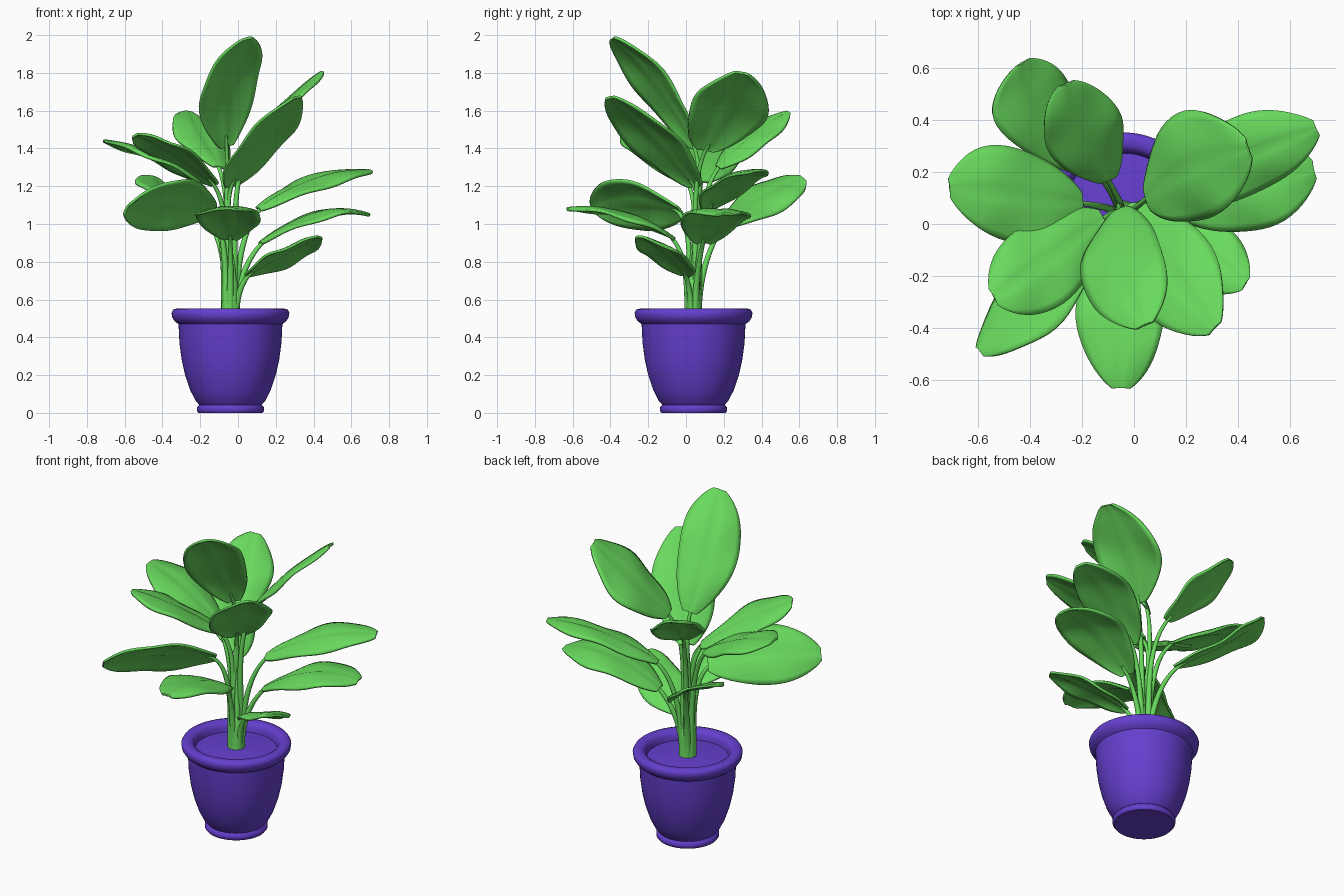
import bpy, bmesh, math
from mathutils import Vector

if "Cube" in bpy.data.objects:
    bpy.data.objects.remove(bpy.data.objects["Cube"])

CX, CY = -0.04, 0.04          # pot and stem clump axis


def material(name, rgb):
    m = bpy.data.materials.new(name)
    m.diffuse_color = (*rgb, 1)
    m.use_nodes = True
    m.node_tree.nodes["Principled BSDF"].inputs["Base Color"].default_value = m.diffuse_color
    return m


GREEN = material("leaf_green", (0.14, 0.70, 0.11))
PURPLE = material("pot_purple", (0.13, 0.05, 0.62))


def add_mesh(name, bm, mat, angle):
    me = bpy.data.meshes.new(name)
    bm.to_mesh(me)
    bm.free()
    me.materials.append(mat)
    ob = bpy.data.objects.new(name, me)
    bpy.context.collection.objects.link(ob)
    bpy.ops.object.select_all(action='DESELECT')
    bpy.context.view_layer.objects.active = ob
    ob.select_set(True)
    bpy.ops.object.shade_smooth_by_angle(angle=math.radians(angle))
    return ob


def lathe(name, profile, mat, steps=64):
    bm = bmesh.new()
    vs = [bm.verts.new((CX + r, CY, z)) for r, z in profile]
    es = [bm.edges.new(p) for p in zip(vs, vs[1:])]
    bmesh.ops.spin(bm, geom=vs + es, cent=(CX, CY, 0), axis=(0, 0, 1),
                   angle=math.tau, steps=steps)
    bmesh.ops.remove_doubles(bm, verts=bm.verts, dist=1e-4)
    bmesh.ops.recalc_face_normals(bm, faces=bm.faces)
    return add_mesh(name, bm, mat, 50)


# Pot with foot ring, rolled rim and shallow soil surface
lathe("pot", [(0, 0), (0.17, 0), (0.178, 0.01), (0.178, 0.03), (0.165, 0.042),
              (0.185, 0.065), (0.213, 0.12), (0.24, 0.2), (0.258, 0.28),
              (0.27, 0.37), (0.275, 0.47), (0.295, 0.485), (0.308, 0.505),
              (0.312, 0.53), (0.303, 0.547), (0.285, 0.552), (0.26, 0.55),
              (0.245, 0.54), (0.236, 0.52), (0.232, 0.495), (0.12, 0.505),
              (0.06, 0.51), (0, 0.51)], PURPLE)

# Sheath where the stems leave the soil
lathe("stem_sheath", [(0, 0.49), (0.052, 0.49), (0.046, 0.54), (0.044, 0.62),
                      (0.036, 0.70), (0, 0.74)], GREEN, 20)


def axis_point(a, m, b, t):
    ctrl = 2 * m - (a + b) / 2          # quadratic curve passing through m
    return a * (1 - t) ** 2 + ctrl * 2 * t * (1 - t) + b * t * t


def half_width(t):
    # rounded base, widest past the middle, blunt tip
    return max(0.06, math.sin(math.pi * (0.03 + 0.95 * t)) ** 0.62
               * (0.93 + 0.12 * t))


def leaf(name, base, mid, tip, side, phase):
    a, m, b, lat = map(Vector, (base, mid, tip, side))
    n = (b - a).cross(lat).normalized()
    if n.z < 0:
        n.negate()
    rows, cols = 28, 12
    bm = bmesh.new()
    grid = []
    for i in range(rows + 1):
        t = 0.5 - 0.5 * math.cos(math.pi * i / rows)
        c = axis_point(a, m, b, t)
        row = []
        for j in range(cols + 1):
            s = 2 * j / cols - 1
            bend = 0.012 - 0.03 * s * s - 0.008 * math.exp(-(s * 8) ** 2)
            wave = 0.009 * abs(s) * math.sin(11 * t + 2 * s + phase)
            w = half_width(t) * (1 + 0.03 * math.sin(9 * t + phase + s))
            row.append(bm.verts.new(c + lat * s * w
                                    + n * (bend + wave) * half_width(t)))
        grid.append(row)
    for r0, r1 in zip(grid, grid[1:]):
        for j in range(cols):
            bm.faces.new((r0[j], r0[j + 1], r1[j + 1], r1[j]))
    ob = add_mesh(name, bm, GREEN, 60)
    sol = ob.modifiers.new("thickness", 'SOLIDIFY')
    sol.thickness = 0.014
    sol.offset = 0


def stem(name, base, mid, tip):
    a, m, b = map(Vector, (base, mid, tip))
    end = axis_point(a, m, b, 0.08)
    out = (end - a).normalized()
    flat = Vector((end.x - CX, end.y - CY, 0))
    if flat.length > 0:
        flat.normalize()
    root = Vector((CX, CY, 0.5)) + flat * 0.03
    length = (end - root).length
    cu = bpy.data.curves.new(name, 'CURVE')
    cu.dimensions = '3D'
    cu.bevel_depth = 0.02
    cu.bevel_resolution = 3
    cu.resolution_u = 16
    cu.use_fill_caps = True
    sp = cu.splines.new('BEZIER')
    sp.bezier_points.add(1)
    for p, co, d, k, rad in ((sp.bezier_points[0], root, Vector((0, 0, 1)), 0.45, 1.0),
                             (sp.bezier_points[1], end, out, 0.25, 0.45)):
        p.handle_left_type = p.handle_right_type = 'FREE'
        p.co = co
        p.handle_left = co - d * length * k
        p.handle_right = co + d * length * k
        p.radius = rad
    cu.materials.append(GREEN)
    bpy.context.collection.objects.link(bpy.data.objects.new(name, cu))


# Leaves: name, base, middle, tip, half-width vector
LEAVES = [
    ("top", (-0.06, 0.05, 1.41), (-0.05, -0.16, 1.74), (0.04, -0.39, 1.98), (0.155, 0.07, 0.05)),
    ("upper_front_right", (-0.04, 0.05, 1.20), (0.12, -0.16, 1.44), (0.31, -0.40, 1.67), (0.13, 0.13, 0.02)),
    ("upper_right", (0.05, 0.10, 1.39), (0.22, 0.22, 1.60), (0.44, 0.29, 1.80), (-0.06, 0.20, -0.03)),
    ("upper_back", (-0.10, 0.17, 1.30), (-0.19, 0.35, 1.46), (-0.26, 0.54, 1.59), (-0.14, -0.06, 0.03)),
    ("upper_front_left", (-0.12, 0.02, 1.21), (-0.35, -0.15, 1.38), (-0.54, -0.28, 1.47), (-0.08, 0.15, -0.03)),
    ("left", (-0.20, 0.08, 1.22), (-0.45, 0.11, 1.36), (-0.71, 0.14, 1.44), (-0.02, 0.19, 0.0)),
    ("back_left", (-0.14, 0.20, 1.00), (-0.36, 0.43, 1.15), (-0.43, 0.62, 1.24), (-0.14, -0.08, 0.06)),
    ("lower_front_left", (-0.13, -0.03, 1.07), (-0.37, -0.27, 1.11), (-0.59, -0.49, 1.08), (0.08, -0.09, 0.135)),
    ("front", (-0.04, -0.06, 0.92), (-0.05, -0.33, 1.05), (-0.05, -0.63, 1.08), (0.17, 0.0, 0.0)),
    ("lower_front_right", (0.05, 0.0, 0.73), (0.25, -0.10, 0.84), (0.43, -0.23, 0.93), (0.07, 0.12, -0.02)),
    ("right_upper", (0.11, 0.12, 1.08), (0.40, 0.25, 1.23), (0.70, 0.37, 1.28), (-0.06, 0.14, 0.02)),
    ("right_lower", (0.12, 0.09, 0.90), (0.42, 0.15, 1.05), (0.69, 0.21, 1.05), (-0.04, 0.18, 0.0)),
]
for k, (name, base, mid, tip, side) in enumerate(LEAVES):
    leaf("leaf_" + name, base, mid, tip, side, k * 1.3)
    stem("stem_" + name, base, mid, tip)
